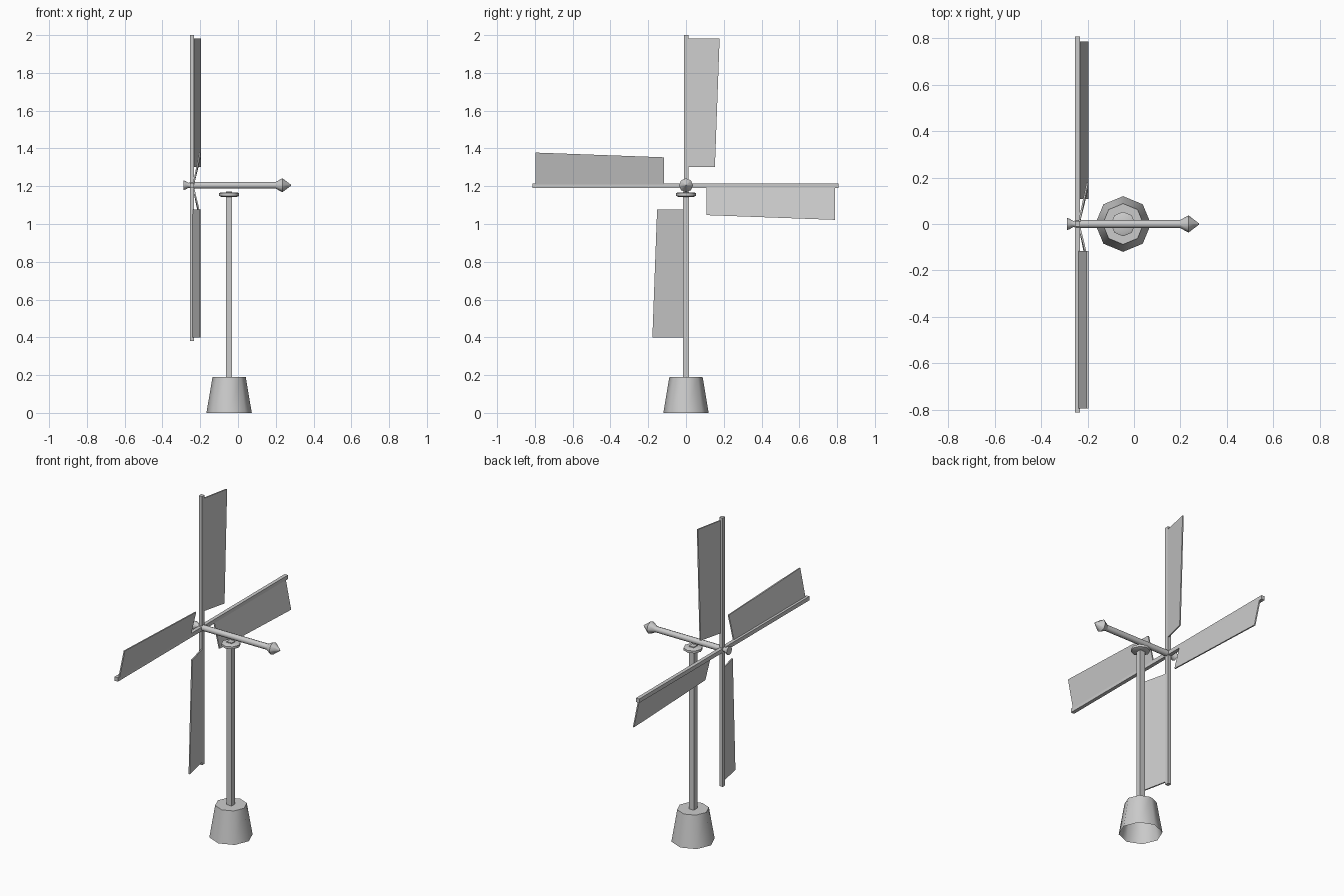
import bpy, bmesh, math
from mathutils import Vector, Matrix

if "Cube" in bpy.data.objects:
    bpy.data.objects.remove(bpy.data.objects["Cube"])

grey = bpy.data.materials.new("pale grey")
grey.diffuse_color = (0.6, 0.6, 0.6, 1)
grey.use_nodes = True
grey.node_tree.nodes["Principled BSDF"].inputs["Base Color"].default_value = grey.diffuse_color


def finish(name, bm, smooth=None):
    bmesh.ops.recalc_face_normals(bm, faces=bm.faces)
    me = bpy.data.meshes.new(name)
    bm.to_mesh(me)
    bm.free()
    me.materials.append(grey)
    ob = bpy.data.objects.new(name, me)
    bpy.context.collection.objects.link(ob)
    if smooth:
        bpy.ops.object.select_all(action='DESELECT')
        ob.select_set(True)
        bpy.context.view_layer.objects.active = ob
        bpy.ops.object.shade_smooth_by_angle(angle=math.radians(smooth))
    return ob


def box(name, lo, hi):
    bm = bmesh.new()
    bmesh.ops.create_cube(bm, size=1)
    lo, hi = Vector(lo), Vector(hi)
    for v in bm.verts:
        v.co = Vector(((hi[i] - lo[i]) * v.co[i] + (hi[i] + lo[i]) / 2 for i in range(3)))
    return finish(name, bm)


def lathe(name, profile, matrix, sides=8, cap_start=True, cap_end=True):
    """Revolve (radius, height) points around local z."""
    bm = bmesh.new()
    rings = [[bm.verts.new((r * math.cos(2 * math.pi * k / sides),
                            r * math.sin(2 * math.pi * k / sides), h))
              for k in range(sides)] for r, h in profile]
    for a, b in zip(rings, rings[1:]):
        for k in range(sides):
            n = (k + 1) % sides
            bm.faces.new((a[k], a[n], b[n], b[k]))
    if cap_start:
        bm.faces.new(rings[0][::-1])
    if cap_end:
        bm.faces.new(rings[-1])
    bm.transform(matrix)
    return finish(name, bm, 50)


POST_X, HUB_X = -0.047, -0.243

# Tapered base, open underneath, with square post and collar
lathe("base", [(0.12, 0), (0.088, 0.19)], Matrix.Translation((POST_X, 0, 0)), cap_start=False)
box("post", (POST_X - 0.0165, -0.0165, 0.18), (POST_X + 0.0165, 0.0165, 1.173))
lathe("collar", [(0.042, 1.144), (0.053, 1.149), (0.053, 1.163), (0.042, 1.168)],
      Matrix.Translation((POST_X, 0, 0)))

# Horizontal axle with flared nose and pointed tail
along_x = Matrix.Translation((0, 0, 1.205)) @ Matrix.Rotation(math.pi / 2, 4, 'Y')
lathe("axle", [(0.018, -0.25), (0.018, 0.21)], along_x)
lathe("nose", [(0.026, -0.289), (0.022, -0.277), (0.013, -0.262), (0.018, -0.24)], along_x)
lathe("tail_finial", [(0.018, 0.2), (0.037, 0.235), (0.003, 0.28)], along_x)

# Crossed spars
box("vertical_spar", (HUB_X - 0.011, -0.011, 0.38), (HUB_X + 0.011, 0.013, 2.0))
box("horizontal_spar", (HUB_X - 0.011, -0.813, 1.19), (HUB_X + 0.011, 0.808, 1.214))

# Four tapered, pitched sails, each a quarter turn further round
OUTLINE = [(0.112, 0.0, -0.238), (0.112, 0.153, -0.201),
           (0.792, 0.178, -0.201), (0.792, 0.0, -0.238)]   # radius, width, x
for i in range(4):
    centre = Vector((0, 0, 1.19)) if i % 2 == 0 else Vector((0, -0.004, 1.2))
    turn = Matrix.Rotation(-i * math.pi / 2, 3, 'X')
    bm = bmesh.new()
    sides = []
    for off in (-0.004, 0.004):
        sides.append([bm.verts.new(centre + turn @ Vector((x + off, w, r)))
                      for r, w, x in OUTLINE])
    a, b = sides
    bm.faces.new(a)
    bm.faces.new(b[::-1])
    for k in range(4):
        n = (k + 1) % 4
        bm.faces.new((a[k], b[k], b[n], a[n]))
    finish("sail_%d" % (i + 1), bm)
